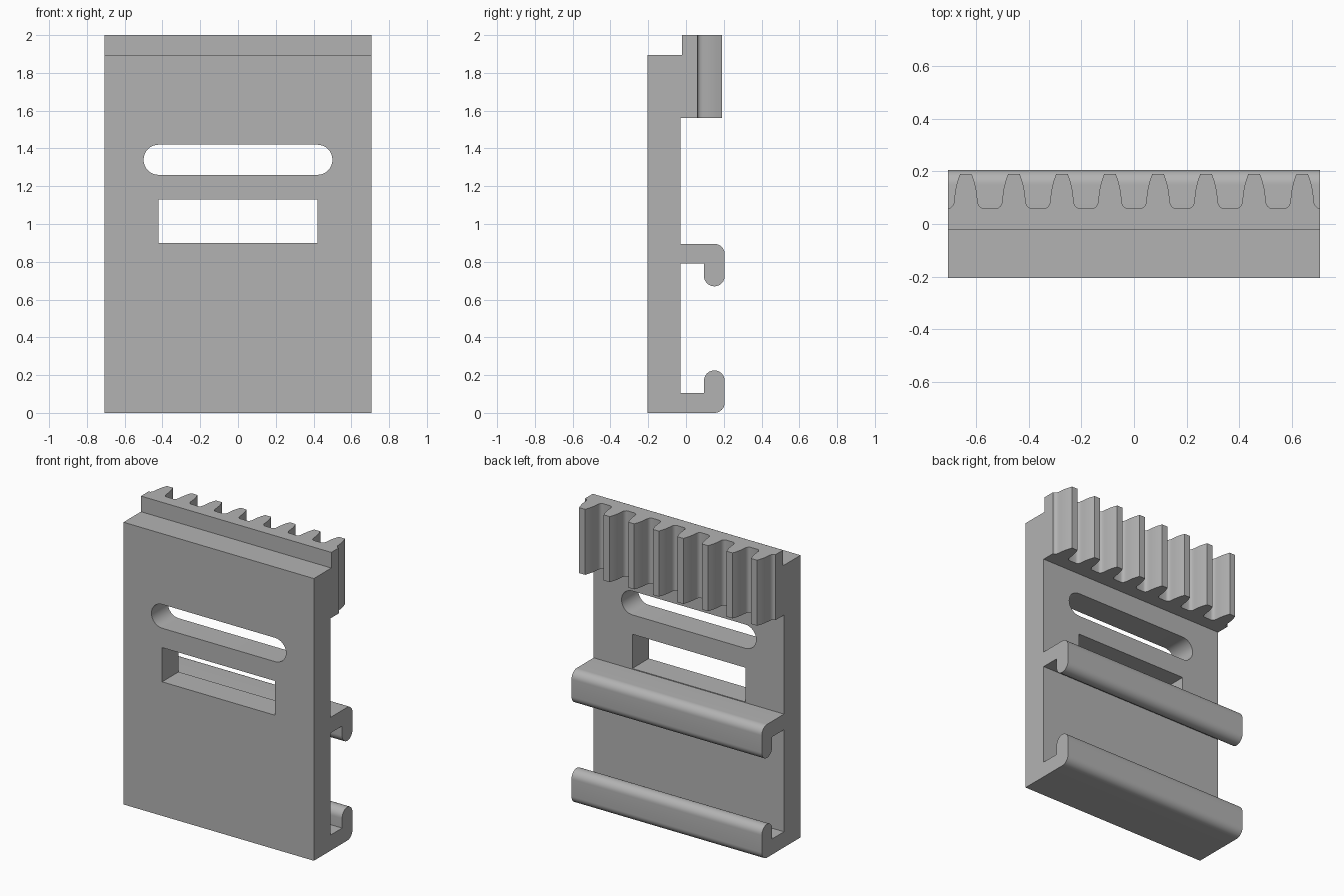
import bpy, bmesh
from math import sin, cos, pi, radians
from mathutils import Vector

if "Cube" in bpy.data.objects:
    bpy.data.objects.remove(bpy.data.objects["Cube"], do_unlink=True)

HALF = 0.707           # half the width of every full-length part
FRONT, BACK = -0.205, -0.03

grey = bpy.data.materials.new("plain_grey")
grey.use_nodes = True
colour = (0.45, 0.45, 0.45, 1)
grey.diffuse_color = colour
grey.node_tree.nodes["Principled BSDF"].inputs["Base Color"].default_value = colour


def extrude(name, outline, sweep):
    """Close an outline of 3D points and sweep it into a solid."""
    bm = bmesh.new()
    face = bm.faces.new([bm.verts.new(p) for p in outline])
    top = bmesh.ops.extrude_face_region(bm, geom=[face])["geom"]
    verts = [g for g in top if isinstance(g, bmesh.types.BMVert)]
    bmesh.ops.translate(bm, verts=verts, vec=Vector(sweep))
    bmesh.ops.recalc_face_normals(bm, faces=bm.faces)
    mesh = bpy.data.meshes.new(name)
    bm.to_mesh(mesh)
    bm.free()
    mesh.materials.append(grey)
    obj = bpy.data.objects.new(name, mesh)
    bpy.context.collection.objects.link(obj)
    return obj


def arc(cx, cy, r, start, end, steps=12):
    angles = [radians(start + (end - start) * i / steps) for i in range(steps + 1)]
    return [(cx + r * cos(a), cy + r * sin(a)) for a in angles]


def side_profile(name, points):
    return extrude(name, [(-HALF, y, z) for y, z in points], (2 * HALF, 0, 0))


def cut(target, name, points):
    cutter = extrude(name, [(x, FRONT - 0.1, z) for x, z in points], (0, 0.5, 0))
    cutter.hide_render = True
    mod = target.modifiers.new(name, "BOOLEAN")
    mod.operation, mod.solver, mod.object = "DIFFERENCE", "EXACT", cutter
    bpy.context.view_layer.objects.active = target
    bpy.ops.object.modifier_apply(modifier=mod.name)
    bpy.data.objects.remove(cutter, do_unlink=True)


# Back plate, with a thin ledge that carries the rack
plate = side_profile("plate", [(FRONT, 0), (BACK, 0), (BACK, 1.56), (-0.02, 1.56),
                               (-0.02, 1.895), (FRONT, 1.895)])
cut(plate, "slot_cutter", arc(0.42, 1.34, 0.08, -90, 90, 16) + arc(-0.42, 1.34, 0.08, 90, 270, 16))
cut(plate, "window_cutter", [(-0.42, 0.9), (0.42, 0.9), (0.42, 1.13), (-0.42, 1.13)])

# Rail hooks: the upper one is the lower one turned upside down
hook = ([(BACK, 0)] + arc(0.15, 0.055, 0.055, -90, 0) + arc(0.15, 0.17, 0.055, 0, 180, 18)
        + [(0.095, 0.105), (BACK, 0.105)])
parts = [plate,
         side_profile("lower_hook", hook),
         side_profile("upper_hook", [(y, 0.895 - z) for y, z in hook])]

# Toothed rack: one half tooth mirrored, then repeated along the width
flank = [(0.067, 0.06), (0.058, 0.062), (0.051, 0.068), (0.046, 0.078), (0.044, 0.09),
         (0.042, 0.113), (0.038, 0.138), (0.031, 0.165), (0.022, 0.19)]
tooth = [(-x, y) for x, y in flank] + flank[::-1]
edge = [(HALF, -0.02), (-HALF, -0.02), (-HALF, 0.06)]
for i in range(8):
    edge += [((i - 3.5) * 0.1825 + x, y) for x, y in tooth]
edge.append((HALF, 0.06))
parts.append(extrude("toothed_rack", [(x, y, 1.56) for x, y in edge], (0, 0, 0.44)))

# Smooth the rounded surfaces, keep the corners crisp
bpy.ops.object.select_all(action="DESELECT")
for obj in parts:
    obj.select_set(True)
bpy.context.view_layer.objects.active = plate
bpy.ops.object.shade_smooth_by_angle(angle=radians(30))
